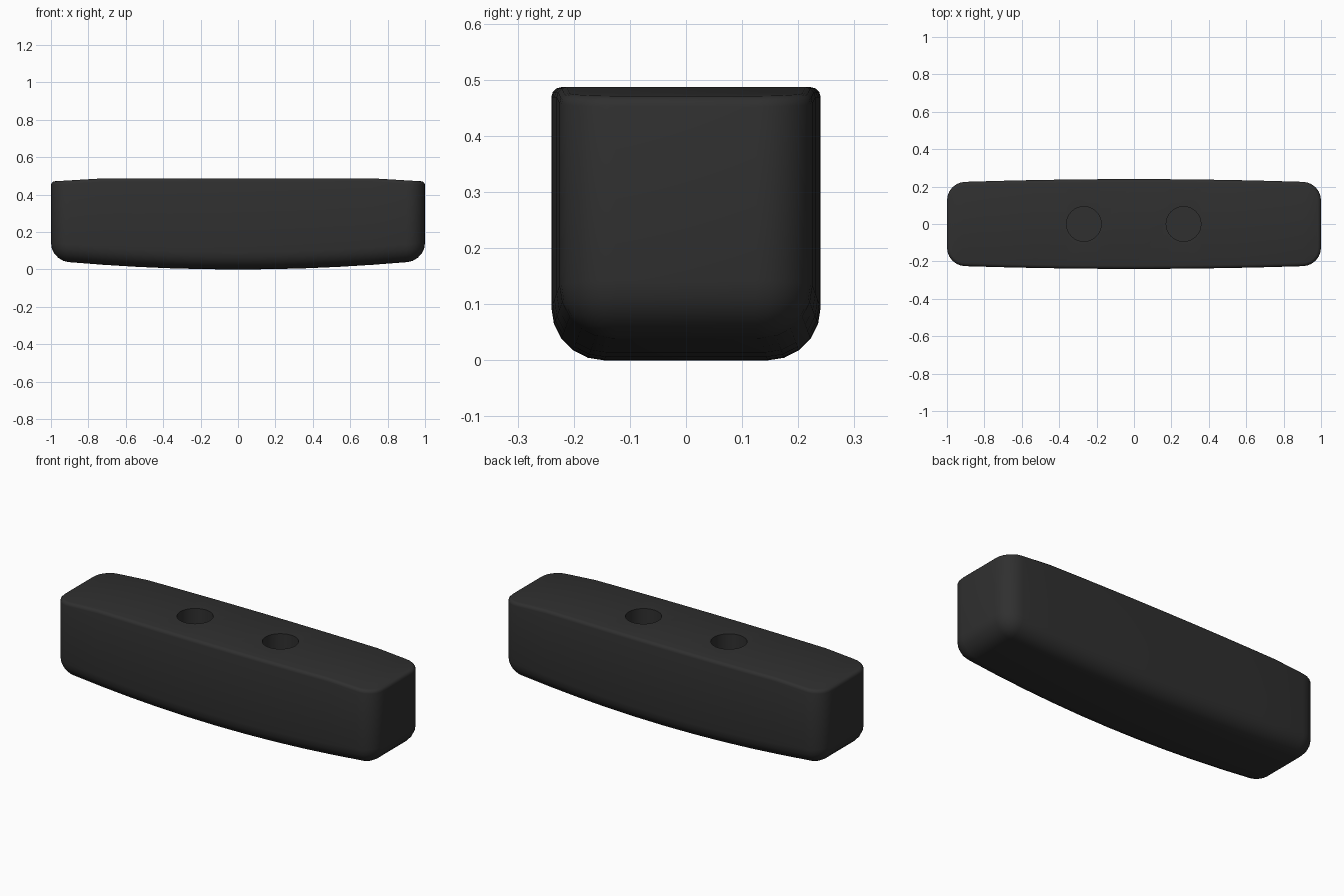
import bpy, bmesh, math

if "Cube" in bpy.data.objects:
    bpy.data.objects.remove(bpy.data.objects["Cube"])

HALF_LEN, HALF_WID, CORNER = 1.0, 0.24, 0.1

dark = bpy.data.materials.new("charcoal")
dark.diffuse_color = (0.029, 0.029, 0.029, 1)
dark.use_nodes = True
dark.node_tree.nodes["Principled BSDF"].inputs["Base Color"].default_value = dark.diffuse_color


def bottom_z(x):
    return 0.048 * x * x


def top_z(x):
    return 0.487 - 0.06 * max(0, abs(x) - 0.72)


def half_outline(d):
    """Bowed side with rounded ends, inset by d; x runs from -1 to 1, y > 0."""
    r = CORNER - d
    end = HALF_LEN - CORNER
    width = lambda x: HALF_WID - d - 0.018 * x * x
    arc = []
    for i in range(7):
        a = math.pi / 2 * i / 6
        arc.append((end + r * math.sin(a), width(end) - r * (1 - math.cos(a))))
    side = [(x, width(x)) for x in (-0.72, -0.54, -0.36, -0.18, 0, 0.18, 0.36, 0.54, 0.72)]
    return [(-x, y) for x, y in reversed(arc)] + side + arc


# Body: stacked rings with a large lower fillet and a small upper one
levels = []
R = 0.094
for i in range(6):
    a = math.pi / 2 * i / 5
    levels.append((R * (1 - math.sin(a)), R * (1 - math.cos(a)), bottom_z))
r = 0.018
for i in range(4):
    a = math.pi / 2 * i / 3
    levels.append((r * (1 - math.cos(a)), -r * (1 - math.sin(a)), top_z))

bm = bmesh.new()
rings = []
for inset, dz, surface in levels:
    half = half_outline(inset)
    loop = [(x, -y) for x, y in half] + [(x, y) for x, y in reversed(half)]
    rings.append([bm.verts.new((x, y, surface(x) + dz)) for x, y in loop])
n = len(rings[0])
for lo, hi in zip(rings, rings[1:]):
    for i in range(n):
        j = (i + 1) % n
        bm.faces.new((lo[i], lo[j], hi[j], hi[i]))
# Close the curved underside and the top with cross strips
for ring in (rings[0], rings[-1]):
    for i in range(n // 2 - 1):
        bm.faces.new((ring[i], ring[i + 1], ring[n - 2 - i], ring[n - 1 - i]))
bmesh.ops.recalc_face_normals(bm, faces=bm.faces)
mesh = bpy.data.meshes.new("bar_body")
bm.to_mesh(mesh)
bm.free()
body = bpy.data.objects.new("bar_body", mesh)
bpy.context.collection.objects.link(body)
mesh.materials.append(dark)

# Two blind round holes in the top
HOLE_DEPTH = 0.25
for x in (-0.268, 0.265):
    bpy.ops.mesh.primitive_cylinder_add(vertices=32, radius=0.093, depth=HOLE_DEPTH + 0.2,
                                        location=(x, 0, 0.487 - HOLE_DEPTH / 2 + 0.1))
    cutter = bpy.context.object
    cutter.name = "hole_cutter"
    cutter.hide_render = True
    cutter.data.materials.append(dark)
    mod = body.modifiers.new("hole", 'BOOLEAN')
    mod.operation = 'DIFFERENCE'
    mod.solver = 'EXACT'
    mod.object = cutter
    bpy.context.view_layer.objects.active = body
    bpy.ops.object.modifier_apply(modifier=mod.name)
    bpy.data.objects.remove(cutter, do_unlink=True)

bpy.ops.object.select_all(action='DESELECT')
body.select_set(True)
bpy.context.view_layer.objects.active = body
bpy.ops.object.shade_smooth_by_angle(angle=math.radians(35))
